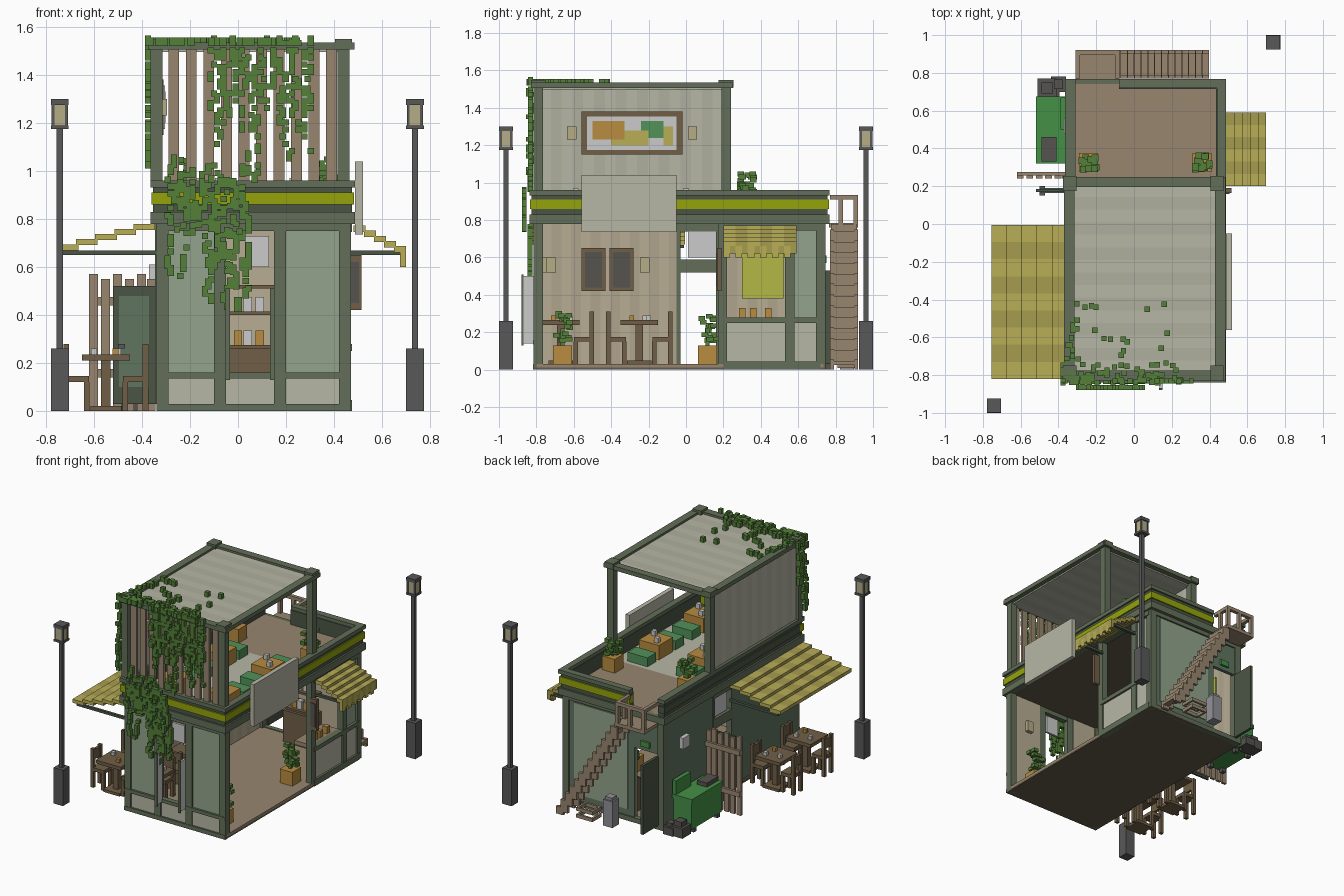
import bpy, bmesh, random
from mathutils import Matrix, Vector

if "Cube" in bpy.data.objects:
    bpy.data.objects.remove(bpy.data.objects["Cube"])

random.seed(4)
HEX = dict(green='636f59', dark='4a5545', glass='93a48c', beige='b8ae95', beige2='afa58d', pale='b7b7a6',
           pale2='afaf9f', wood='98866f', brown='705f46', lime='94a40b', yellow='b8ae56', yellow2='a69c4f',
           leaf='538038', pot='b88c40', metal='585858', lamp='b5ac86', grey='c2c2c0', bin='459046',
           slate='55534f', under='645a4c', couch='52925a', can='929298', poster='b3b846', wall='607560')
MATS, PARTS = {}, {}


def mat(c):
    if c not in MATS:
        m = bpy.data.materials.new(c)
        rgb = [int(HEX[c][i:i + 2], 16) / 255 for i in (0, 2, 4)]
        m.diffuse_color = [v / 12.92 if v < .04 else ((v + .055) / 1.055) ** 2.4 for v in rgb] + [1]
        m.use_nodes = True
        m.node_tree.nodes["Principled BSDF"].inputs["Base Color"].default_value = m.diffuse_color
        MATS[c] = m
    return MATS[c]


def box(name, c, x0, x1, y0, y1, z0, z1):
    """Add a block to the named part."""
    bm = PARTS.setdefault((name, c), bmesh.new())
    size = Matrix.Diagonal((x1 - x0, y1 - y0, z1 - z0, 1))
    mid = Vector(((x0 + x1) / 2, (y0 + y1) / 2, (z0 + z1) / 2))
    bmesh.ops.create_cube(bm, size=1, matrix=Matrix.Translation(mid) @ size)


def cube(name, c, x, y, z, s, h=None):
    box(name, c, x - s / 2, x + s / 2, y - s / 2, y + s / 2, z, z + (h or s))


def stripes(name, c, n, x0, x1, y0, y1, z0, z1):
    """Panel of n planks side by side along y in two shades."""
    w = (y1 - y0) / n
    for k in range(n):
        box(name, c[k % 2], x0, x1, y0 + k * w, y0 + k * w + w, z0, z1)


def plant(x, y, z, h):
    cube('planter', 'pot', x, y, z, .1, .1)
    cube('plant', 'leaf', x, y, z + .1, .02, h * .5)
    for i in range(18):
        cube('plant', 'leaf', x + random.uniform(-.04, .04), y + random.uniform(-.04, .04),
             z + .11 + random.random() * (h - .03), .035, .025)


def table(x, y, z, along_y, sides=(-1, 1)):
    """Wooden table with a chair at each end."""
    box('table_top', 'brown', x - .1, x + .1, y - .1, y + .1, z + .21, z + .235)
    cube('table_leg', 'brown', x, y, z, .04, .21)
    cube('table_foot', 'brown', x, y, z, .13, .02)
    for dx, dy, c in ((-.05, .03, 'grey'), (.04, -.04, 'pot'), (.05, .05, 'grey')):
        cube('cup', c, x + dx, y + dy, z + .235, .025, .025)
    for s in sides:
        def at(u, v):
            return (x + v, y + s * u) if along_y else (x + s * u, y + v)
        cube('chair_seat', 'brown', *at(.12, 0), z + .12, .1, .025)
        for v in (-.04, .04):
            cube('chair_leg', 'brown', *at(.08, v), z, .024, .12)
            cube('chair_back_post', 'brown', *at(.165, v), z, .024, .28)
        for v in (-.02, 0, .02):
            cube('chair_back', 'brown', *at(.165, v), z + .2, .02, .07)


# ground slab and posts
box('floor', 'wood', -.33, .47, -.8, .735, .012, .03)
box('floor_underside', 'under', -.34, .47, -.815, .745, 0, .012)
for x in (-.34, .42):
    for y in (-.815, .695):
        box('corner_post', 'green', x, x + .05, y, y + .05, 0, .79)

# front facade with inner lining
for x in (-.1, .15):
    box('front_post', 'green', x, x + .05, -.815, -.775, 0, .78)
for z, h in ((0, .03), (.135, .025), (.75, .04)):
    box('front_rail', 'green', -.34, .47, -.818, -.78, z, z + h)
for i, (a, b) in enumerate(((-.29, -.1), (-.05, .15), (.2, .42))):
    box('front_low_panel', 'pale', a, b, -.805, -.785, .03, .135)
    if i != 1:
        box('front_glass', 'glass', a, b, -.803, -.79, .16, .75)
        box('front_lining', 'beige', a, b, -.785, -.772, .03, .78)
box('front_transom', 'grey', .03, .13, -.8, -.785, .6, .73)
box('front_lantern', 'lamp', .285, .335, -.772, -.745, .52, .6)
for x in (-.05, .135):
    box('open_window_leaf', 'grey', x, x + .015, -.875, -.815, .14, .5)
    box('window_leaf_frame', 'green', x - .002, x + .017, -.88, -.868, .13, .51)

# left wall with door opening
for a, b, n in ((-.77, -.04, 14), (.17, .7, 10)):
    box('left_wall', 'wall', -.34, -.32, a, b, .03, .79)
    stripes('left_wall_lining', ('beige', 'beige2'), n, -.32, -.31, a, b, .03, .79)
box('left_transom_glass', 'grey', -.335, -.315, .01, .16, .6, .74)
for z, h in ((.52, .07), (.74, .05)):
    box('left_door_head', 'green', -.345, -.31, -.04, .17, z, z + h)
for y in (-.05, .16):
    box('left_door_post', 'green', -.345, -.305, y, y + .02, .03, .79)
box('left_door_leaf', 'dark', -.52, -.345, .17, .185, .03, .52)
box('left_door_panel', 'wall', -.495, -.37, .165, .19, .1, .48)
box('left_door_handle', 'metal', -.5, -.47, .15, .2, .26, .28)
box('air_vent', 'grey', -.37, -.34, .48, .56, .53, .61)
for y in (-.72, -.22):
    box('wall_lantern', 'lamp', -.31, -.28, y - .025, y + .025, .52, .6)
for y in (-.56, -.41):
    box('menu_frame', 'brown', -.31, -.295, y, y + .13, .42, .65)
    box('menu_board', 'slate', -.3, -.29, y + .02, y + .11, .44, .63)

# right side kitchen front
for y in (.17, .53):
    box('right_post', 'green', .425, .47, y, y + .05, 0, .79)
for z, h in ((.0, .045), (.25, .03), (.745, .04)):
    box('right_rail', 'green', .43, .475, .2, .72, z, z + h)
for a, b in ((.22, .53), (.58, .7)):
    box('right_low_panel', 'pale', .44, .46, a, b, .04, .25)
box('right_glass', 'glass', .445, .455, .58, .7, .28, .75)
box('counter', 'wood', .3, .45, .22, .53, .25, .28)
for y in (.3, .36, .44):
    cube('counter_item', 'pot', .4, y, .28, .035, .05)
box('menu_poster', 'poster', -.31, -.3, .3, .52, .38, .62)
box('hanging_board', 'brown', .46, .515, .165, .19, .42, .65)
box('hanging_board_face', 'slate', .47, .505, .16, .17, .45, .62)

# kitchen shelves on the back wall
box('kitchen_lining', 'beige', -.1, .42, .7, .712, .03, .79)
for z in (.26, .4, .51):
    box('shelf', 'brown', -.06, .18, .62, .7, z, z + .015)
    for x in (0, .04, .09):
        if z < .5:
            cube('shelf_item', random.choice(('pot', 'grey', 'leaf')), x, .66, z + .015, .035, .06)
box('shelf_cabinet', 'brown', -.06, .18, .6, .7, .03, .26)

# back wall with open service door
box('back_wall', 'wall', -.1, .42, .71, .735, .03, .79)
box('back_wall_glass', 'glass', -.05, .38, .73, .74, .08, .74)
box('back_wall_head', 'wall', -.29, -.1, .71, .735, .54, .79)
for z in (0, .75):
    box('back_rail', 'green', -.34, .47, .71, .745, z, z + .035)
box('back_door_leaf', 'dark', -.3, -.28, .745, .92, .03, .53)
box('exit_sign', 'bin', -.23, -.16, .735, .75, .57, .61)

# upper floor slab, ceiling, fascia and parapet
box('upper_floor', 'wood', -.34, .46, .2, .74, .79, .83)
box('lounge_floor', 'pale', -.34, .46, -.81, .2, .79, .83)
box('ceiling', 'under', -.31, .44, -.785, .71, .782, .792)
for z0, z1, c, o in ((.78, .83, 'green', 0), (.83, .86, 'dark', -.012), (.86, .91, 'lime', -.004),
                     (.91, .932, 'dark', -.012), (.932, .96, 'green', 0)):
    x0, x1, y0, y1 = -.365 - o, .487 + o, -.838 - o, .768 + o
    n = {'lime': 'fascia_stripe'}.get(c, 'fascia')
    box(n, c, x0, x1, y0, -.79, z0, z1)
    box(n, c, .44, x1, -.79, y1, z0, z1)
    box(n, c, x0 if z0 < .8 else -.08, .44, .72, y1, z0, z1)
    box('fascia', 'dark' if c == 'lime' else c, x0, -.31, -.79, y1, z0, z1)
box('parapet_lining', 'dark', .435, .442, -.79, .725, .83, .935)
box('parapet_lining', 'dark', -.08, .44, .714, .722, .83, .935)

# upper room: posts, roof frame, roof, side wall, slatted front
for x in (-.365, .415):
    for y in (-.815, .19):
        box('upper_post', 'green', x, x + .05, y, y + .05, .93, 1.54)
        box('post_cap', 'green', x - .01, x + .06, y - .015, y + .065, 1.51, 1.55)
for y in (-.83, .195):
    box('roof_frame', 'green', -.37, .485, y, y + .055, 1.505, 1.535)
for x in (-.37, .43):
    box('roof_frame', 'green', x, x + .055, -.83, .25, 1.505, 1.535)
stripes('roof', ('pale', 'pale2'), 15, -.33, .45, -.79, .21, 1.495, 1.52)
stripes('upper_left_wall', ('pale', 'pale2'), 17, -.345, -.325, -.78, .2, .93, 1.5)
for i in range(10):
    x = -.29 + i * .073
    box('front_slat', 'wood', x, x + .045, -.815, -.795, .95, 1.51)
box('picture_frame', 'brown', -.325, -.31, -.56, -.02, 1.15, 1.38)
box('picture', 'grey', -.312, -.305, -.53, -.05, 1.175, 1.355)
for a, b, z0, z1, c in ((-.5, -.33, 1.23, 1.33, 'pot'), (-.4, -.2, 1.2, 1.28, 'yellow'),
                        (-.24, -.12, 1.24, 1.33, 'couch'), (-.12, -.07, 1.2, 1.3, 'yellow')):
    box('picture_shape', c, -.306, -.302, a, b, z0, z1)
for y in (-.61, .035):
    box('upper_lantern', 'lamp', -.325, -.295, y - .025, y + .025, 1.23, 1.3)

# lounge tables and seats
for x in (-.12, .27):
    for y in (-.55, -.04):
        box('lounge_table', 'pot', x - .08, x + .08, y - .08, y + .08, .83, .935)
        for d in (-.04, .04):
            cube('lounge_cup', 'grey', x + d, y - d, .935, .03, .035)
        for s in (-1, 1):
            box('lounge_seat', 'couch', x - .08, x + .08, y + s * .16 - .05, y + s * .16 + .05, .83, .895)
for x in (-.24, .36):
    plant(x, .325, .83, .13)
for y in (-.66, .115):
    plant(.34, y, .03, .18)

# blank sign board
box('sign_board', 'pale', .488, .52, -.56, -.05, .735, 1.04)

# stepped awnings and brackets
for i in range(5):
    x1, z = -.345 - i * .08, .768 - i * .0215
    stripes('left_awning', ('yellow', 'yellow2'), 9, x1 - .09, x1, -.82, -.005, z - .013, z + .012)
for y in (-.8, -.02):
    box('left_awning_bracket', 'dark', -.73, -.34, y - .01, y + .01, .65, .668)
for i in range(5):
    x0, z = .482 + i * .042, .76 - i * .021
    stripes('right_awning', ('yellow', 'yellow2'), 6, x0, x0 + .05, .2, .59, z - .015, z + .012)
for k in range(6):
    y = .2 + k * .065
    box('right_awning_valance', 'yellow', .675, .7, y, y + .035, .6, .68)
    box('right_awning_valance', 'yellow2', .675, .7, y + .035, y + .065, .62, .68)
for y in (.22, .57):
    box('right_awning_bracket', 'dark', .47, .69, y - .01, y + .01, .65, .668)

# indoor and pavement tables
table(-.21, -.67, .03, True, (1,))
table(-.21, -.25, .03, True)
for y in (-.6, -.25):
    table(-.55, y, 0, False)

# back stair with landing and railings
box('stair_landing', 'wood', -.31, -.08, .765, .92, .76, .785)
for i in range(13):
    x, z = -.08 + i * .036, .72 - i * .058
    box('stair_tread', 'wood', x, x + .045, .77, .92, z, z + .022)
    box('stair_riser', 'wood', x, x + .012, .775, .915, z, z + .06)
    for y in (.77, .9):
        box('stair_stringer', 'wood', x - .01, x + .046, y, y + .02, max(0, z - .06), z + .03)
for x in (-.31, -.2, -.1):
    box('landing_post', 'wood', x, x + .025, .895, .92, .78, .93)
box('landing_post', 'wood', -.1, -.075, .815, .84, .78, .93)
for a, b, y in ((-.31, -.075, .895), (-.1, -.075, .77)):
    box('landing_rail', 'wood', a, b, y, .92, .91, .935)
box('landing_side_rail', 'wood', -.31, -.285, .77, .92, .91, .935)

# plank fence
for i, x in enumerate((-.62, -.57, -.52, -.47, -.42, -.38)):
    box('fence_plank', 'wood', x, x + .036, .24, .258, 0, .57 - .02 * (i % 2))
for z in (.14, .44):
    box('fence_rail', 'wood', -.62, -.345, .258, .275, z, z + .035)

# dumpster, rubbish bags, bin, crate
box('dumpster_body', 'bin', -.515, -.37, .33, .67, .03, .235)
box('dumpster_rim', 'bin', -.52, -.36, .32, .675, .22, .25)
box('dumpster_lid', 'bin', -.39, -.36, .5, .67, .25, .35)
box('dumpster_rubbish', 'slate', -.49, -.41, .33, .46, .24, .28)
for x in (-.5, -.39):
    for y in (.36, .63):
        cube('dumpster_wheel', 'metal', x, y, 0, .03)
for x, y, s in ((-.46, .72, .1), (-.4, .74, .08), (-.43, .7, .07)):
    cube('rubbish_bag', 'slate', x, y, 0, s, s * .7)
    cube('rubbish_bag', 'slate', x, y, s * .7, s * .6, s * .35)
cube('trash_can', 'can', 0, .86, 0, .075, .19)
cube('trash_can_lid', 'can', 0, .86, .19, .055, .02)
for z in (.01, .06):
    for y in (.81, .9):
        box('crate', 'wood', .11, .24, y, y + .015, z, z + .025)
    for x in (.11, .225):
        box('crate', 'wood', x, x + .015, .81, .915, z, z + .025)

# street lamps
for x, y in ((-.742, -.962), (.737, .962)):
    cube('street_lamp_base', 'metal', x, y, 0, .075, .26)
    cube('street_lamp_pole', 'metal', x, y, .26, .026, .92)
    cube('street_lamp_glass', 'lamp', x, y, 1.19, .06, .09)
    for dz, h in ((1.175, .015), (1.275, .025)):
        cube('street_lamp_cap', 'metal', x, y, dz, .074, h)
    for sx in (-1, 1):
        for sy in (-1, 1):
            cube('street_lamp_bar', 'metal', x + sx * .028, y + sy * .028, 1.19, .012, .09)


# hanging vines
def strand(x, y, top, bottom, side=False):
    z = top
    while z > bottom:
        j = random.choice((-.013, 0, .013))
        out = .03 if .76 < z < .97 else 0
        if random.random() < .8:
            px, py = (x - out, y + j) if side else (x + j, y - out)
            cube('vine', 'leaf', px, py, z - .025, .026, random.choice((.025, .045)))
        z -= .03


for i in range(16):
    strand(-.1 + i * .026, -.832, 1.545, random.uniform(.95, 1.42))
for i in range(13):
    strand(-.28 + i * .026, -.835, random.uniform(.93, 1.08), random.uniform(.42, .78))
for i in range(3):
    strand(-.375, -.83 + i * .035, 1.545, 1.0 + .12 * i, True)
for i in range(130):
    x, y = -.37 + .64 * random.random() ** 1.3, -.84 + .42 * random.random() ** 2.2
    if x < -.28 or y < -.74 or random.random() < .3:
        cube('roof_vine', 'leaf', x, y, 1.52, .028, .035)

# turn the collected blocks into objects
for (name, c), bm in PARTS.items():
    me = bpy.data.meshes.new(name)
    bm.to_mesh(me)
    bm.free()
    me.materials.append(mat(c))
    bpy.context.collection.objects.link(bpy.data.objects.new(name, me))
